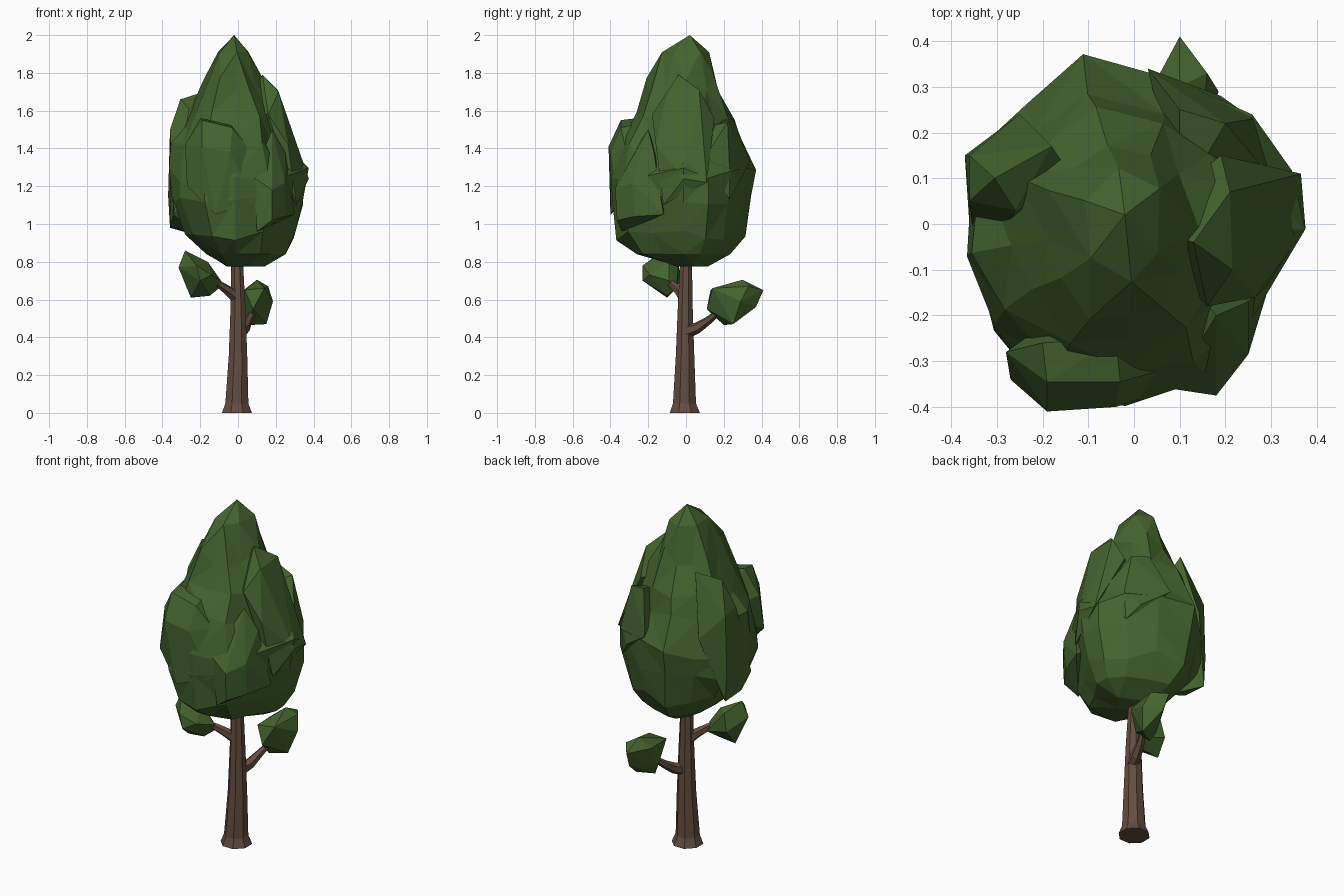
import bpy, bmesh, math, random
from mathutils import Vector

random.seed(4)


def material(name, rgb):
    m = bpy.data.materials.new(name)
    m.diffuse_color = (*rgb, 1)
    return m


LEAF = material("leaf green", (0.058, 0.127, 0.028))
BARK = material("bark brown", (0.125, 0.074, 0.050))


def finish(bm, name, mat):
    bmesh.ops.recalc_face_normals(bm, faces=bm.faces[:])
    me = bpy.data.meshes.new(name)
    bm.to_mesh(me)
    bm.free()
    me.materials.append(mat)
    ob = bpy.data.objects.new(name, me)
    bpy.context.collection.objects.link(ob)
    return ob


def skin(bm, rings):
    """Bridge consecutive closed rings of vertices."""
    for a, b in zip(rings, rings[1:]):
        n = len(a)
        for i in range(n):
            bm.faces.new((a[i], a[(i + 1) % n], b[(i + 1) % n], b[i]))


def tube(name, stations, sides):
    """Tapered limb through (x, y, z, radius) stations."""
    bm = bmesh.new()
    pts = [Vector(s[:3]) for s in stations]
    rings = []
    for i, s in enumerate(stations):
        d = pts[min(i + 1, len(pts) - 1)] - pts[max(i - 1, 0)]
        if abs(d.z) > 0.9 * d.length:
            u, v = Vector((1, 0, 0)), Vector((0, 1, 0))
        else:
            u = d.cross(Vector((0, 0, 1))).normalized()
            v = u.cross(d).normalized()
        angles = [2 * math.pi * (k + 0.5) / sides for k in range(sides)]
        rings.append([bm.verts.new(pts[i] + s[3] * (math.cos(a) * u + math.sin(a) * v)) for a in angles])
    skin(bm, rings)
    bm.faces.new(rings[0])
    bm.faces.new(rings[-1])
    return finish(bm, name, BARK)


def clump(name, points):
    """Faceted leaf mass: convex hull of a few points."""
    bm = bmesh.new()
    for p in points:
        bm.verts.new(p)
    bmesh.ops.convex_hull(bm, input=bm.verts[:])
    loose = [v for v in bm.verts if not v.link_faces]
    bmesh.ops.delete(bm, geom=loose, context='VERTS')
    return finish(bm, name, LEAF)


# Trunk with flared foot
tube("trunk", [(-0.006, -0.006, 0, 0.086), (-0.006, -0.008, 0.05, 0.066), (0, -0.005, 0.3, 0.053),
               (0, -0.004, 0.55, 0.043), (-0.005, 0, 0.8, 0.034), (-0.005, 0, 1.0, 0.028)], 8)

# Two side branches
tube("left_branch", [(0, 0, 0.605, 0.036), (-0.05, -0.035, 0.645, 0.027),
                     (-0.10, -0.07, 0.68, 0.020), (-0.17, -0.11, 0.71, 0.014)], 6)
tube("back_branch", [(0.01, 0, 0.43, 0.038), (0.035, 0.06, 0.45, 0.030),
                     (0.055, 0.12, 0.49, 0.022), (0.09, 0.19, 0.55, 0.014)], 6)

# Crown: plan outline (unit extents) fitted to the side extents at each height
OUTLINE = [(1, -0.03), (0.97, 0.33), (0.68, 0.63), (0.25, 0.86), (-0.3, 1), (-0.65, 0.72), (-0.96, 0.42),
           (-1, -0.18), (-0.84, -0.56), (-0.5, -0.98), (-0.05, -0.98), (0.45, -0.86), (0.68, -0.5)]
LEVELS = [(0.775, -0.06, 0.15, -0.06, 0.12), (0.84, -0.17, 0.26, -0.26, 0.23),
          (0.95, -0.28, 0.305, -0.37, 0.315), (1.13, -0.36, 0.345, -0.41, 0.35),
          (1.26, -0.37, 0.37, -0.40, 0.37), (1.43, -0.345, 0.28, -0.34, 0.29),
          (1.56, -0.27, 0.25, -0.26, 0.25), (1.74, -0.19, 0.14, -0.21, 0.17),
          (1.91, -0.11, 0.08, -0.13, 0.12)]
bm = bmesh.new()
rings = []
for z, x0, x1, y0, y1 in LEVELS:
    ring = []
    for x, y in OUTLINE:
        k = random.uniform(0.96, 1.03)
        dz = random.uniform(-0.04, 0.04) if 0.9 < z < 1.8 else 0
        ring.append(bm.verts.new((k * x * (x1 if x > 0 else -x0), k * y * (y1 if y > 0 else -y0), z + dz)))
    rings.append(ring)
skin(bm, rings)
bm.faces.new(rings[0])
tip = bm.verts.new((-0.02, 0.02, 2.0))
for i, v in enumerate(rings[-1]):
    bm.faces.new((v, rings[-1][(i + 1) % len(OUTLINE)], tip))
bmesh.ops.triangulate(bm, faces=bm.faces[:])
# merge the crowded vertices to leave larger, irregular facets
bmesh.ops.remove_doubles(bm, verts=bm.verts[:], dist=0.07)
finish(bm, "crown", LEAF)

# Broad bulges breaking the crown outline
clump("front_bulge", [(-0.20, -0.26, 1.56), (-0.04, -0.25, 1.53), (-0.03, -0.345, 1.51), (-0.19, -0.345, 1.55),
                      (-0.19, -0.41, 1.41), (-0.04, -0.40, 1.38), (-0.12, -0.40, 1.05), (-0.1, -0.15, 1.3),
                      (-0.28, -0.28, 1.42), (-0.27, -0.34, 1.2), (0.06, -0.32, 1.40), (0.08, -0.36, 1.12)])
clump("left_bulge", [(-0.305, 0.10, 1.66), (-0.26, 0.03, 1.61), (-0.18, 0.17, 1.70), (-0.36, 0.15, 1.48),
                     (-0.36, 0.05, 1.50), (-0.37, 0.15, 1.15), (-0.36, 0.15, 0.98), (-0.36, 0.0, 0.99),
                     (-0.34, -0.12, 1.05), (-0.25, 0.24, 1.35), (-0.22, 0.0, 0.94), (-0.1, 0.05, 1.5)])
clump("right_bulge", [(0.13, -0.04, 1.79), (0.215, -0.10, 1.70), (0.21, 0.07, 1.71), (0.27, 0.08, 1.46),
                      (0.265, -0.16, 1.42), (0.16, -0.18, 1.58), (0.375, -0.01, 1.24), (0.365, 0.11, 1.22),
                      (0.31, -0.12, 1.10), (0.19, 0.15, 1.56), (0.0, 0.0, 1.6)])
clump("front_right_bulge", [(0.25, -0.17, 1.38), (0.25, -0.285, 1.22), (0.18, -0.375, 1.18), (0.25, -0.27, 1.04),
                            (0.18, -0.365, 1.02), (0.18, -0.20, 1.50), (0.08, -0.36, 1.25), (0.10, -0.34, 0.96),
                            (0.30, -0.12, 1.05), (0.1, -0.1, 1.2)])
clump("back_right_bulge", [(0.20, 0.22, 1.54), (0.26, 0.23, 1.30), (0.25, 0.23, 1.13), (0.10, 0.25, 1.56),
                           (0.03, 0.34, 1.33), (0.19, 0.28, 1.22), (0.30, 0.10, 1.35), (0.1, 0.05, 1.5)])

# Small leaf clumps on the branches
clump("left_leaf_clump", [(-0.28, -0.12, 0.86), (-0.16, -0.09, 0.80), (-0.09, -0.09, 0.70), (-0.10, -0.05, 0.66),
                          (-0.15, -0.10, 0.62), (-0.25, -0.10, 0.61), (-0.315, -0.13, 0.77), (-0.22, -0.23, 0.78),
                          (-0.20, -0.23, 0.70), (-0.14, -0.19, 0.73), (-0.24, -0.03, 0.70), (-0.22, -0.04, 0.80)])
clump("back_leaf_clump", [(0.10, 0.30, 0.705), (0.10, 0.41, 0.65), (0.035, 0.13, 0.65), (0.14, 0.14, 0.66),
                          (0.08, 0.11, 0.55), (0.03, 0.22, 0.52), (0.06, 0.20, 0.465), (0.15, 0.25, 0.47),
                          (0.185, 0.29, 0.59), (0.16, 0.33, 0.67), (0.11, 0.37, 0.56), (0.03, 0.28, 0.65)])
